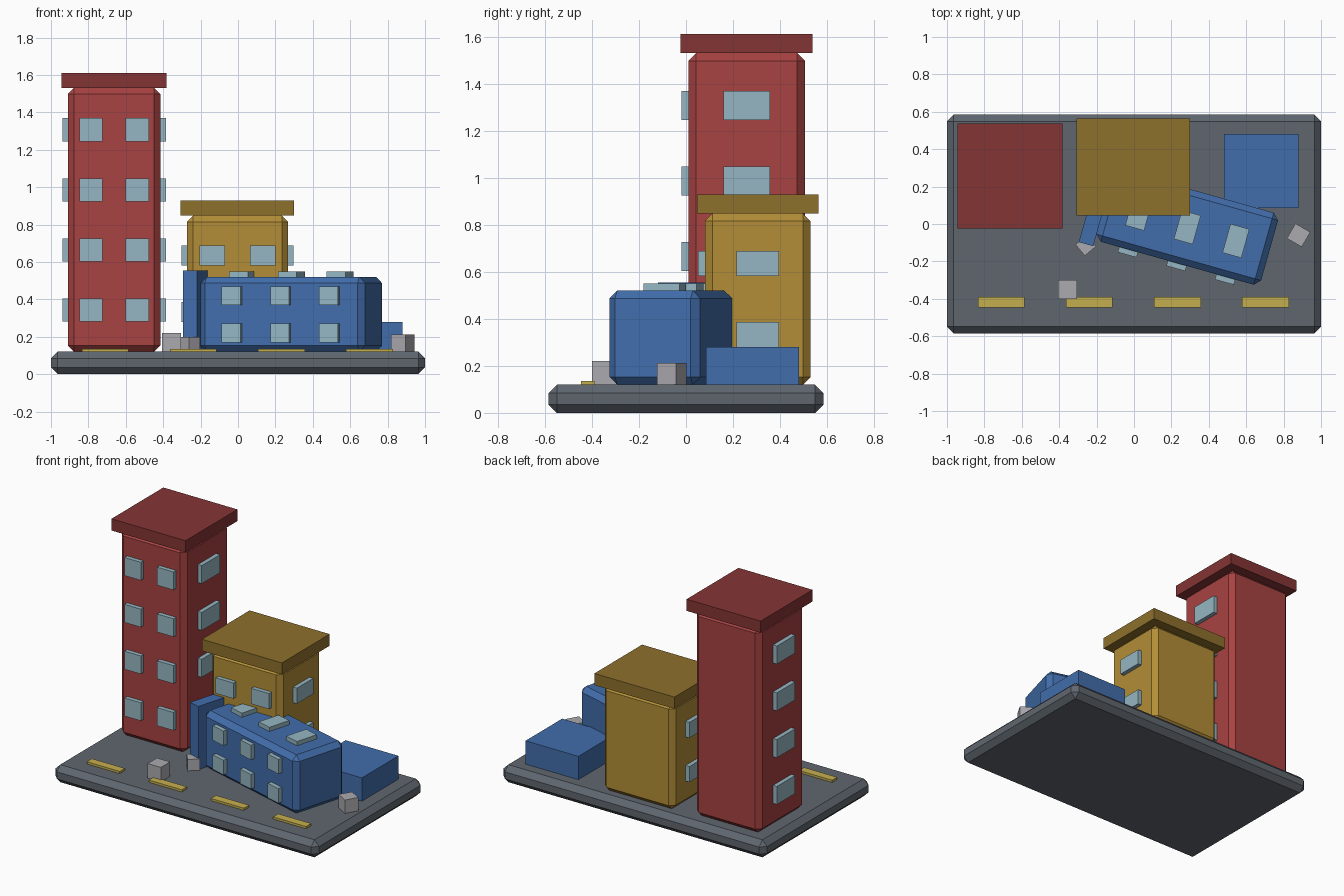
import bpy
import bmesh
from math import radians
from mathutils import Matrix, Vector

cube = bpy.data.objects.get("Cube")
if cube:
    bpy.data.objects.remove(cube, do_unlink=True)


def material(name, r, g, b):
    m = bpy.data.materials.new(name)
    m.use_nodes = True
    m.diffuse_color = (r, g, b, 1)
    m.node_tree.nodes["Principled BSDF"].inputs["Base Color"].default_value = (r, g, b, 1)
    return m


red = material("brick red", 0.39, 0.054, 0.054)
dark_red = material("dark red", 0.235, 0.035, 0.035)
ochre = material("ochre", 0.45, 0.27, 0.038)
dark_ochre = material("dark ochre", 0.27, 0.162, 0.025)
blue = material("blue", 0.054, 0.155, 0.41)
glass = material("pale glass", 0.30, 0.47, 0.54)
asphalt = material("asphalt", 0.115, 0.134, 0.158)
paint = material("road yellow", 0.56, 0.43, 0.077)
rubble_grey = material("rubble grey", 0.41, 0.40, 0.43)


def boxes(name, mat, parts, matrix=Matrix(), bevel=0):
    """One object from a list of (centre, size) boxes."""
    bm = bmesh.new()
    for centre, size in parts:
        place = Matrix.Translation(centre) @ Matrix.Diagonal((*size, 1))
        bmesh.ops.create_cube(bm, size=1, matrix=place)
    mesh = bpy.data.meshes.new(name)
    bm.to_mesh(mesh)
    bm.free()
    mesh.materials.append(mat)
    obj = bpy.data.objects.new(name, mesh)
    obj.matrix_world = matrix
    bpy.context.collection.objects.link(obj)
    if bevel:
        mod = obj.modifiers.new("chamfer", "BEVEL")
        mod.width = bevel
        mod.segments = 1
    return obj


def tower(name, size, rows, spacing, window_height, wall, cap, matrix):
    """Chamfered block with roof slab, paired front windows and single side windows."""
    w, d, h = size
    boxes(name + "_walls", wall, [((0, 0, h / 2), size)], matrix, 0.033)
    boxes(name + "_roof", cap, [((0, 0, h + 0.04), (w + 0.067, d + 0.067, 0.08))], matrix)
    panes = []
    for row in range(rows):
        z = h / 2 + (row - (rows - 1) / 2) * spacing
        for side in (-1, 1):
            panes.append(((side * w / 4, -d / 2, z), (w / 4, 0.058, window_height)))
            panes.append(((side * w / 2, 0, z), (0.058, d * 0.4, window_height)))
    boxes(name + "_windows", glass, panes, matrix)


GROUND = 0.12

# Street slab and lane dashes
boxes("street_base", asphalt, [((0, 0, GROUND / 2), (2, 1.17, GROUND))], bevel=0.036)
boxes("lane_dashes", paint,
      [((-0.71 + 0.471 * i, -0.418, GROUND + 0.005), (0.25, 0.056, 0.02)) for i in range(4)])

# Standing buildings
tower("tall_building", (0.495, 0.495, 1.41), 4, 0.321, 0.124, red, dark_red,
      Matrix.Translation((-0.6625, 0.2575, GROUND)))
tower("short_building", (0.54, 0.45, 0.728), 2, 0.303, 0.107, ochre, dark_ochre,
      Matrix.Translation((-0.003, 0.305, GROUND)))

# Toppled building lying on its side, and the stump it broke from
lying = (Matrix.Translation((0.725, -0.141, 0.32))
         @ Matrix.Rotation(radians(-15.7), 4, "Z") @ Matrix.Rotation(radians(-90), 4, "Y"))
tower("fallen_building", (0.4, 0.4, 0.914), 3, 0.27, 0.105, blue, blue, lying)
boxes("broken_stump", blue, [((0.68, 0.283, GROUND + 0.08), (0.4, 0.396, 0.16))])

# Loose rubble
for i, (x, y, size, turn) in enumerate([(-0.355, -0.35, 0.1, 0),
                                        (-0.258, -0.115, 0.078, 40),
                                        (0.88, -0.06, 0.092, -30)]):
    boxes(f"rubble_{i + 1}", rubble_grey, [((0, 0, size / 2), (size,) * 3)],
          Matrix.Translation((x, y, GROUND)) @ Matrix.Rotation(radians(turn), 4, "Z"))
